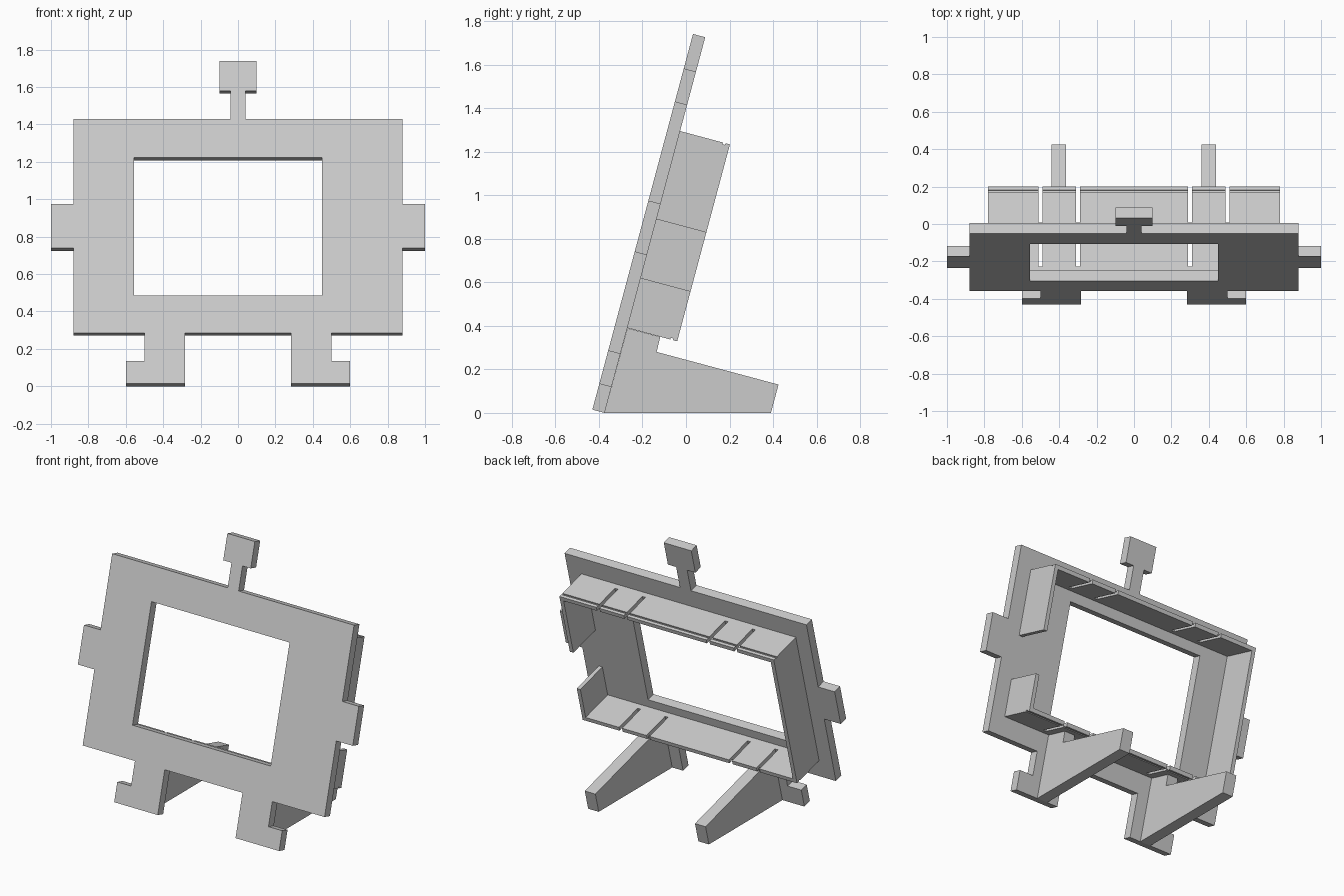
import bpy, bmesh, math
from mathutils import Matrix, Vector

if "Cube" in bpy.data.objects:
    bpy.data.objects.remove(bpy.data.objects["Cube"], do_unlink=True)

grey = bpy.data.materials.new("plain grey")
grey.use_nodes = True
grey.diffuse_color = (0.6, 0.6, 0.6, 1)
grey.node_tree.nodes["Principled BSDF"].inputs["Base Color"].default_value = (0.6, 0.6, 0.6, 1)

# Leaning frame: local x across, y back through the plate, z up along the plate
LEAN = Matrix.Translation((0, -0.43, 0.015)) @ Matrix.Rotation(math.radians(-15), 4, "X")
THICK = 0.058               # plate thickness
BACK = 0.295                # rear edge of the tray walls
LOW, HIGH = 0.404, 1.34     # tray bottom and top
HALF = 0.78                 # tray half width
WALL = 0.026


def prism(name, points, axis, start, end, frame=LEAN):
    """Extrude a 2D outline along x (outline in y, z) or y (outline in x, z)."""
    bm = bmesh.new()
    place = (lambda a, b: (start, a, b)) if axis == "x" else (lambda a, b: (a, start, b))
    face = bm.faces.new([bm.verts.new(place(a, b)) for a, b in points])
    grown = bmesh.ops.extrude_face_region(bm, geom=[face])["geom"]
    shift = Vector((end - start, 0, 0) if axis == "x" else (0, end - start, 0))
    bmesh.ops.translate(bm, vec=shift, verts=[g for g in grown if isinstance(g, bmesh.types.BMVert)])
    bmesh.ops.recalc_face_normals(bm, faces=bm.faces)
    mesh = bpy.data.meshes.new(name)
    bm.to_mesh(mesh)
    bm.free()
    mesh.materials.append(grey)
    obj = bpy.data.objects.new(name, mesh)
    bpy.context.collection.objects.link(obj)
    obj.matrix_world = frame
    return obj


def box(name, x, y, z):
    outline = [(x[0], z[0]), (x[1], z[0]), (x[1], z[1]), (x[0], z[1])]
    return prism(name, outline, "y", y[0], y[1])


def cut(target, cutter):
    cutter.hide_render = True
    bpy.context.view_layer.update()
    mod = target.modifiers.new("cut", "BOOLEAN")
    mod.operation, mod.solver, mod.object = "DIFFERENCE", "EXACT", cutter
    bpy.context.view_layer.objects.active = target
    bpy.ops.object.modifier_apply(modifier=mod.name)
    bpy.data.objects.remove(cutter, do_unlink=True)


# Front plate with feet, side tabs and top finger, mirrored outline
half_outline = [
    (0.283, 0.28), (0.283, 0), (0.6, 0), (0.6, 0.125), (0.5, 0.125), (0.5, 0.28),
    (0.88, 0.28), (0.88, 0.75), (1.0, 0.75), (1.0, 0.994), (0.88, 0.994), (0.88, 1.465),
    (0.04, 1.465), (0.04, 1.62), (0.1, 1.62), (0.1, 1.786)]
outline = half_outline + [(-x, z) for x, z in reversed(half_outline)]
plate = prism("front_plate", outline, "y", 0, THICK)
cut(plate, box("window_cutter", (-0.555, 0.45), (-0.1, 0.2), (0.487, 1.25)))

# Top and bottom tray walls, each with a shallow groove and four slits
for name, outer, inward in (("top_wall", HIGH, -1), ("bottom_wall", LOW, 1)):
    inner = outer + inward * WALL
    groove = outer + inward * 0.008
    profile = [(THICK, outer), (0.262, outer), (0.262, groove), (0.274, groove),
               (0.274, outer), (BACK, outer), (BACK, inner), (THICK, inner)]
    wall = prism(name, profile, "x", -HALF, HALF)
    for x in (-0.5, -0.3, 0.3, 0.5):
        cut(wall, box("slit_cutter", (x - 0.011, x + 0.011), (0.095, 0.4),
                      (outer - 0.1, outer + 0.1)))

# Side walls: one full, the other split by an opening
box("right_wall", (-HALF, WALL - HALF), (THICK, BACK), (LOW + WALL, HIGH - WALL))
box("left_wall_lower", (HALF - WALL, HALF), (THICK, BACK), (LOW + WALL, 0.642))
box("left_wall_upper", (HALF - WALL, HALF), (THICK, BACK), (0.921, HIGH - WALL))

# Rear support legs, standing on the ground
leg = [(-0.374, 0), (0.39, 0), (0.425, 0.13), (-0.135, 0.28), (-0.118, 0.349), (-0.269, 0.389)]
for name, x in (("right_leg", -0.44), ("left_leg", 0.362)):
    prism(name, leg, "x", x, x + 0.077, Matrix.Identity(4))
